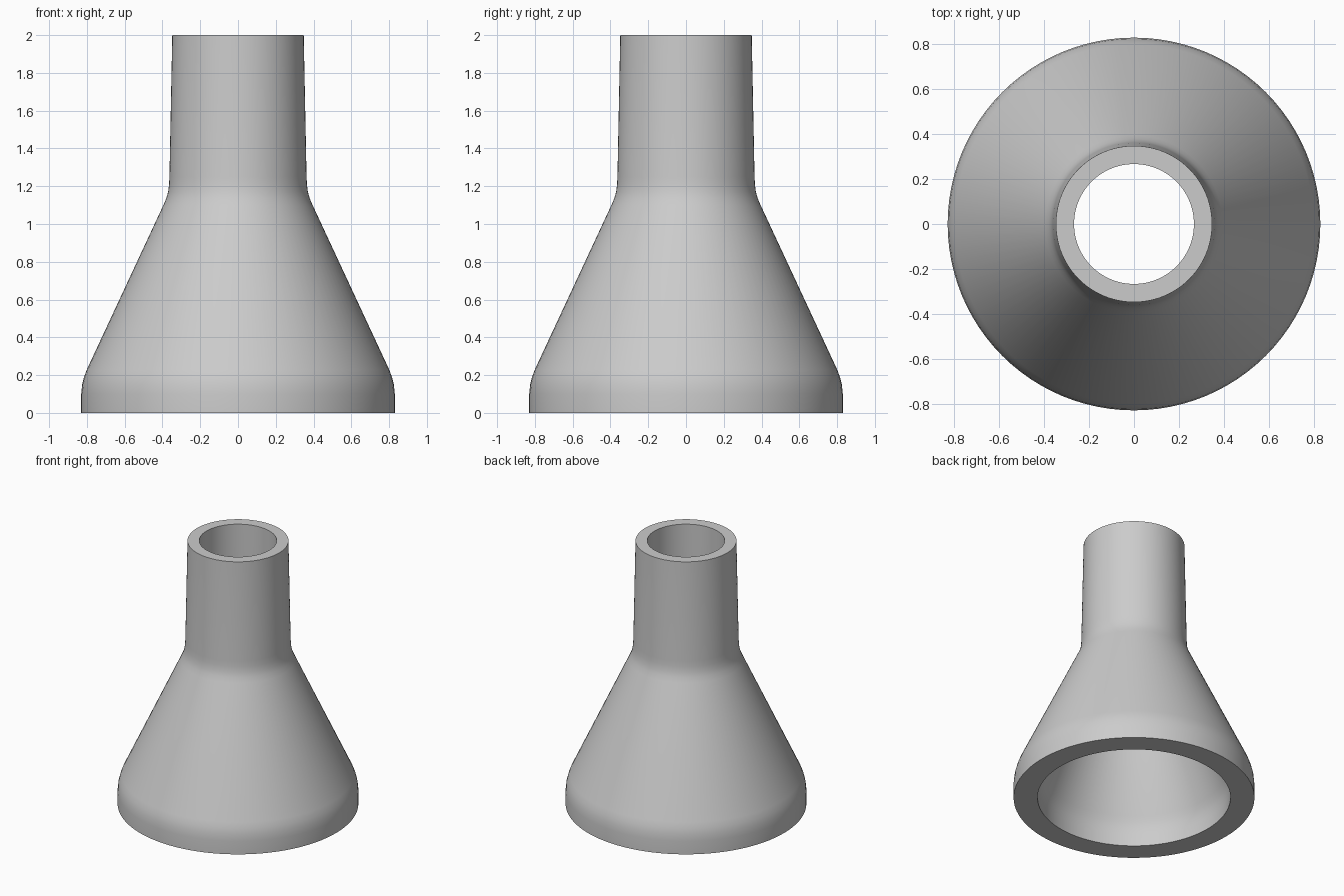
import bpy
import math
import bmesh

cube = bpy.data.objects.get("Cube")
if cube:
    bpy.data.objects.remove(cube, do_unlink=True)

SEGMENTS = 96

# Plain grey finish
grey = bpy.data.materials.new("light_grey")
grey.use_nodes = True
colour = (0.6, 0.6, 0.6, 1)
grey.diffuse_color = colour
grey.node_tree.nodes["Principled BSDF"].inputs["Base Color"].default_value = colour

# Closed wall section (radius, height): outside going up, then bore going down
outside = [(0.83, 0), (0.83, 0.1), (0.825, 0.15), (0.815, 0.19), (0.8, 0.23),
           (0.395, 1.1), (0.38, 1.135), (0.37, 1.17), (0.365, 1.21), (0.363, 1.25),
           (0.348, 2)]
bore = [(0.267, 2), (0.28, 1.25), (0.284, 1.19), (0.293, 1.13), (0.305, 1.09),
        (0.635, 0.22), (0.65, 0.18), (0.66, 0.14), (0.665, 0.09), (0.665, 0)]
bore = [(max(0.267, r) if z < 1 else 0.267 + (r - 0.267) * 0.5, z) for r, z in bore]
section = outside + bore

# Spin the section into a hollow flared body
bm = bmesh.new()
verts = [bm.verts.new((r, 0, z)) for r, z in section]
edges = [bm.edges.new((a, b)) for a, b in zip(verts, verts[1:] + verts[:1])]
bmesh.ops.spin(bm, geom=verts + edges, cent=(0, 0, 0), axis=(0, 0, 1),
               angle=math.tau, steps=SEGMENTS, use_merge=True)
bmesh.ops.remove_doubles(bm, verts=bm.verts, dist=0.0001)
bmesh.ops.recalc_face_normals(bm, faces=bm.faces)
mesh = bpy.data.meshes.new("flared_body")
bm.to_mesh(mesh)
bm.free()
mesh.materials.append(grey)

body = bpy.data.objects.new("flared_body", mesh)
bpy.context.collection.objects.link(body)
bpy.context.view_layer.objects.active = body
body.select_set(True)
bpy.ops.object.shade_smooth_by_angle(angle=math.radians(35))
